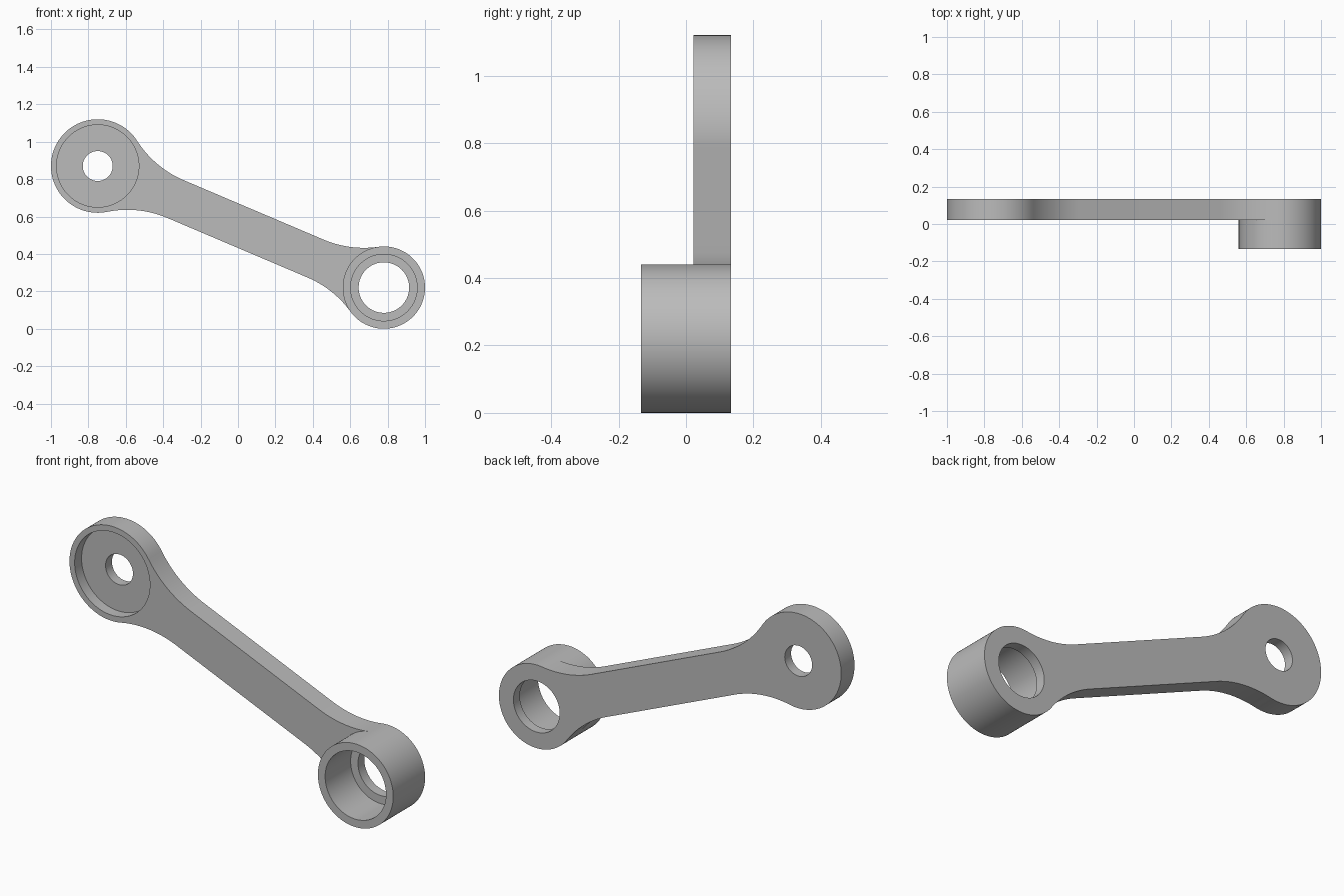
import bpy, bmesh
from math import sin, cos, pi, sqrt, atan2, radians
from mathutils import Vector

cube = bpy.data.objects.get("Cube")
if cube:
    bpy.data.objects.remove(cube)

# Main sizes
BIG, SMALL = Vector((-0.75, 0.87)), Vector((0.78, 0.22))
BIG_R, SMALL_R = 0.25, 0.22
HALF_ARM, FILLET = 0.11, 0.55
FRONT, ARM_FRONT, LEDGE, BACK = -0.133, 0.022, 0.08, 0.133
axis = SMALL - BIG
LENGTH = axis.length
axis.normalize()
up = Vector((-axis.y, axis.x))

metal = bpy.data.materials.new("grey metal")
metal.use_nodes = True
grey = (0.5, 0.5, 0.5, 1)
metal.diffuse_color = grey
metal.node_tree.nodes["Principled BSDF"].inputs["Base Color"].default_value = grey


def arc(cx, cy, r, a0, a1, n):
    return [Vector((cx + r * cos(a0 + (a1 - a0) * i / n),
                    cy + r * sin(a0 + (a1 - a0) * i / n))) for i in range(n + 1)]


def end_path(r):
    """Fillet, outer arc, fillet and hidden inner arc of an eye at the origin, arm along +u."""
    off = HALF_ARM + FILLET
    s = sqrt((r + FILLET) ** 2 - off ** 2)
    a = atan2(off, s)
    into = arc(s, off, FILLET, 1.5 * pi, pi + a, 20)[:-1]
    outer = arc(0, 0, r, a, 2 * pi - a, 72)
    out = arc(s, -off, FILLET, pi - a, pi / 2, 20)[1:]
    inner = arc(0, 0, r, -a, a, 32)[1:-1]
    return into, outer, out, inner


def place(points, flip=False):
    """Arm coordinates to the front plane."""
    if flip:
        points = [Vector((LENGTH - p.x, -p.y)) for p in points]
    return [BIG + axis * p.x + up * p.y for p in points]


# Outline of the two eyes and the arm between them
b_into, b_outer, b_out, _ = end_path(BIG_R)
big = place(b_into + b_outer + b_out)
s_into, s_outer, s_out, s_inner = [place(p, True) for p in end_path(SMALL_R)]

bm = bmesh.new()


def ring(points, y):
    return [bm.verts.new((p.x, y, p.y)) for p in points]


def wall(lower, upper):
    n = len(lower)
    for i in range(n):
        j = (i + 1) % n
        bm.faces.new((lower[i], lower[j], upper[j], upper[i]))


# Flat arm, with its front face stopping at the boss
back = ring(big + s_into + s_outer + s_out, BACK)
f_big, f_into, f_outer, f_out, f_inner = [
    ring(p, ARM_FRONT) for p in (big, s_into, s_outer, s_out, s_inner)]
wall(back, f_big + f_into + f_outer + f_out)
bm.faces.new(back)
bm.faces.new(f_big + f_into + [f_outer[0]] + f_inner[::-1] + [f_outer[-1]] + f_out)

# Long round boss on the small eye
boss_front = ring(s_outer + s_inner, FRONT)
wall(f_outer + f_inner, boss_front)
bm.faces.new(boss_front)
bmesh.ops.recalc_face_normals(bm, faces=bm.faces)

mesh = bpy.data.meshes.new("link_arm")
bm.to_mesh(mesh)
bm.free()
mesh.materials.append(metal)
link = bpy.data.objects.new("link_arm", mesh)
bpy.context.collection.objects.link(link)


def bore(centre, r, y0, y1):
    """Cut a round hole along y."""
    bpy.ops.mesh.primitive_cylinder_add(
        vertices=96, radius=r, depth=y1 - y0, rotation=(pi / 2, 0, 0),
        location=(centre.x, (y0 + y1) / 2, centre.y))
    cutter = bpy.context.object
    cutter.hide_render = True
    cutter.data.materials.append(metal)
    bpy.ops.object.select_all(action="DESELECT")
    bpy.context.view_layer.objects.active = link
    link.select_set(True)
    cut = link.modifiers.new("bore", "BOOLEAN")
    cut.operation, cut.solver, cut.object = "DIFFERENCE", "EXACT", cutter
    bpy.ops.object.modifier_apply(modifier=cut.name)
    bpy.data.objects.remove(cutter)


# Stepped holes: wide from the front, narrow through the back
for centre, wide, narrow in ((BIG, 0.22, 0.08), (SMALL, 0.178, 0.135)):
    bore(centre, wide, -0.3, LEDGE)
    bore(centre, narrow, -0.3, 0.3)

bpy.ops.object.shade_smooth_by_angle(angle=radians(30))
